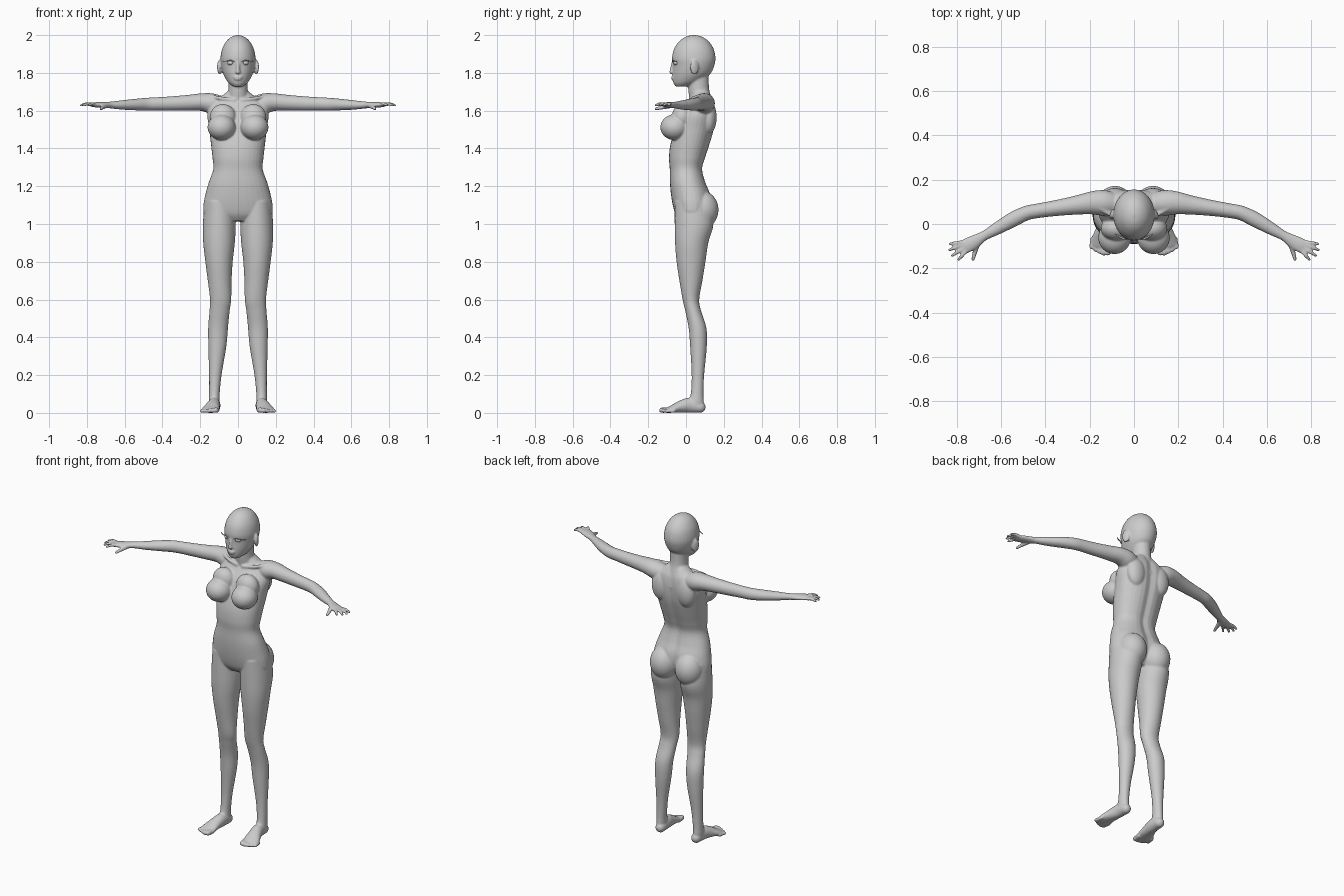
import bpy, bmesh, math
from mathutils import Vector, Matrix

SEG = 32


def spline(rows, steps=5):
    """Catmull-Rom interpolation through rows of numbers."""
    out = []
    for i in range(len(rows) - 1):
        p0, p1, p2, p3 = (rows[max(i - 1, 0)], rows[i], rows[i + 1],
                          rows[min(i + 2, len(rows) - 1)])
        for s in range(steps):
            t = s / steps
            out.append([0.5 * (2 * b + (c - a) * t + (2 * a - 5 * b + 4 * c - d) * t * t
                               + (3 * b - a - 3 * c + d) * t ** 3)
                        for a, b, c, d in zip(p0, p1, p2, p3)])
    out.append(list(rows[-1]))
    return out


def skin(bm, rings, side=1):
    """Bridge rings of points into a closed solid, optionally mirrored in x."""
    vs = [[bm.verts.new((p[0] * side, p[1], p[2])) for p in r] for r in rings]
    n = len(vs[0])
    for a, b in zip(vs, vs[1:]):
        for i in range(n):
            bm.faces.new((a[i], a[(i + 1) % n], b[(i + 1) % n], b[i]))
    bm.faces.new(vs[0][::-1])
    bm.faces.new(vs[-1])


def column(bm, rows, side=1, power=2.0, groove=0.0):
    """Upright loft; rows are (z, x min, x max, y front, y back)."""
    rings = []
    for z, x0, x1, y0, y1 in spline(rows):
        ring = []
        for i in range(SEG):
            a = 2 * math.pi * i / SEG
            c, s = math.cos(a), math.sin(a)
            c = math.copysign(abs(c) ** (2 / power), c)
            s = math.copysign(abs(s) ** (2 / power), s)
            x = (x0 + x1) / 2 + (x1 - x0) / 2 * c
            y = (y0 + y1) / 2 + (y1 - y0) / 2 * s
            if s > 0:
                y -= groove * math.exp(-(x / 0.025) ** 2)
            ring.append((x, y, z))
        rings.append(ring)
    skin(bm, rings, side)


def tube(bm, rows, side=1, seg=16):
    """Round-ended loft along a path; rows are (x, y, z, flat radius, upright radius)."""
    pts = spline(rows)
    rings = []
    last = len(pts) - 1
    for k, p in enumerate(pts):
        c = Vector(p[:3])
        t = (Vector(pts[min(k + 1, last)][:3]) - Vector(pts[max(k - 1, 0)][:3])).normalized()
        u = t.cross(Vector((0, 0, 1))).normalized()
        v = u.cross(t)
        caps = [(0, 1)]
        r = min(p[3], p[4])
        arc = [(r * math.sin(a), math.cos(a)) for a in (0.4, 0.8, 1.15, 1.45)]
        if k == 0:
            caps = [(-d, s) for d, s in arc[::-1]] + caps
        if k == last:
            caps = caps + arc
        for d, s in caps:
            rings.append([c + t * d + u * (p[3] * s * math.cos(a)) + v * (p[4] * s * math.sin(a))
                          for a in (2 * math.pi * i / seg for i in range(seg))])
    skin(bm, rings, side)


def ball(bm, centre, radii, side=1, tilt=0.0):
    m = (Matrix.Translation((centre[0] * side, centre[1], centre[2]))
         @ Matrix.Rotation(tilt * side, 4, 'Z') @ Matrix.Diagonal((*radii, 1)))
    bmesh.ops.create_uvsphere(bm, u_segments=32, v_segments=20, radius=1, matrix=m)


def finish(bm, name):
    bmesh.ops.recalc_face_normals(bm, faces=bm.faces)
    me = bpy.data.meshes.new(name)
    bm.to_mesh(me)
    bm.free()
    ob = bpy.data.objects.new(name, me)
    bpy.context.collection.objects.link(ob)
    me.polygons.foreach_set("use_smooth", [True] * len(me.polygons))
    return ob


bm = bmesh.new()

# torso
column(bm, [(z, -w, w, f, b) for z, w, f, b in [
    (1.71, .045, .03, .12), (1.675, .09, .03, .138), (1.64, .14, .01, .152),
    (1.58, .162, -.03, .158), (1.50, .152, -.06, .15), (1.42, .143, -.083, .128),
    (1.35, .135, -.09, .105), (1.29, .131, -.086, .09), (1.22, .155, -.085, .106),
    (1.16, .172, -.08, .13), (1.10, .183, -.07, .135), (1.05, .175, -.055, .12),
    (1.015, .10, -.03, .09)]], power=2.2, groove=.012)

# neck
column(bm, [(1.58, -.06, .06, .03, .15), (1.66, -.056, .056, .018, .136),
            (1.72, -.051, .051, .012, .122), (1.81, -.052, .052, .01, .12)])

# head
column(bm, [(z, -w, w, f, b) for z, w, f, b in [
    (2.0, .006, .035, .05), (1.992, .032, .0, .083), (1.97, .06, -.033, .117),
    (1.93, .083, -.062, .145), (1.88, .093, -.074, .156), (1.84, .09, -.069, .15),
    (1.80, .08, -.07, .133), (1.77, .066, -.069, .10), (1.745, .048, -.066, .06),
    (1.728, .026, -.055, .01)]])

# nose and lips
tube(bm, [(0, -.068, 1.855, .008, .008), (0, -.076, 1.825, .009, .008),
          (0, -.079, 1.803, .013, .009)])
ball(bm, (0, -.068, 1.778), (.024, .010, .006))
ball(bm, (0, -.068, 1.767), (.020, .010, .006))

for s in (1, -1):
    # ear
    ball(bm, (.097, .045, 1.83), (.011, .024, .04), s, .4)
    # chest, shoulder blade, buttock
    ball(bm, (.087, -.06, 1.512), (.074, .076, .068), s, .25)
    ball(bm, (.08, -.02, 1.565), (.07, .055, .07), s)
    ball(bm, (.085, .12, 1.565), (.06, .042, .09), s)
    ball(bm, (.086, .085, 1.075), (.083, .087, .10), s)
    # collarbone
    tube(bm, [(.02, .02, 1.655, .01, .01), (.09, .035, 1.665, .01, .01),
              (.16, .075, 1.68, .01, .01)], s)
    # leg
    column(bm, [
        (1.12, .02, .175, -.06, .13), (1.0, .012, .186, -.06, .145),
        (.9, .017, .184, -.058, .118), (.8, .028, .173, -.05, .103),
        (.7, .034, .16, -.035, .087), (.6, .036, .148, -.018, .07),
        (.54, .044, .151, -.004, .08), (.45, .053, .158, .014, .108),
        (.35, .062, .157, .022, .11), (.2, .087, .153, .03, .096),
        (.1, .097, .153, .025, .092), (.05, .098, .154, .01, .094),
        (.015, .105, .147, .02, .085)], s)
    # foot
    tube(bm, [(.123, .075, .03, .029, .03), (.126, .02, .04, .033, .04),
              (.135, -.03, .032, .039, .032), (.144, -.07, .021, .047, .021),
              (.15, -.098, .014, .045, .014)], s, 24)
    # toes
    for i in range(5):
        r = .0145 - .0015 * min(i, 3)
        x, y = .118 + .0185 * i, -.128 + (0, -.002, .004, .012, .024)[i]
        tube(bm, [(x - .006, y + .04, r, r, r), (x, y, r, r, r)], s)
    # arm and palm
    tube(bm, [
        (.09, .09, 1.625, .05, .05), (.14, .095, 1.638, .058, .054),
        (.19, .095, 1.645, .052, .047), (.26, .085, 1.642, .043, .042),
        (.35, .072, 1.638, .036, .038), (.43, .06, 1.636, .033, .035),
        (.485, .049, 1.634, .033, .034), (.55, .018, 1.632, .034, .030),
        (.62, -.022, 1.63, .028, .024), (.675, -.053, 1.63, .022, .018),
        (.71, -.074, 1.63, .029, .016), (.75, -.096, 1.631, .033, .014),
        (.77, -.107, 1.631, .029, .011)], s, 24)
    # fingers and thumb
    for bx, by, tx, ty in [(.778, -.082, .829, -.090), (.775, -.095, .832, -.117),
                           (.766, -.109, .819, -.142), (.755, -.121, .790, -.160)]:
        tube(bm, [(bx, by, 1.632, .009, .010),
                  ((bx + tx) / 2, (by + ty) / 2, 1.636, .0085, .009),
                  (tx, ty, 1.628, .007, .007)], s)
    tube(bm, [(.70, -.08, 1.625, .012, .012), (.715, -.12, 1.618, .011, .011),
              (.726, -.16, 1.61, .008, .008)], s)

# fuse the parts into one soft skin
body = finish(bm, "body")
bpy.context.view_layer.objects.active = body
body.select_set(True)
fuse = body.modifiers.new("fuse", 'REMESH')
fuse.mode = 'VOXEL'
fuse.voxel_size = .005
fuse.use_smooth_shade = True
soft = body.modifiers.new("soften", 'SMOOTH')
soft.factor = .5
soft.iterations = 5
for m in ("fuse", "soften"):
    bpy.ops.object.modifier_apply(modifier=m)

# eyes and eyelashes
for s, tag in ((1, "left"), (-1, "right")):
    bm = bmesh.new()
    ball(bm, (.037, -.05, 1.853), (.019, .017, .013), s)
    finish(bm, tag + "_eye")
    bm = bmesh.new()
    tube(bm, [(.018, -.067, 1.857, .002, .002), (.037, -.07, 1.866, .003, .002),
              (.06, -.06, 1.862, .004, .002), (.085, -.045, 1.863, .002, .001)], s, 8)
    finish(bm, tag + "_eyelashes")
